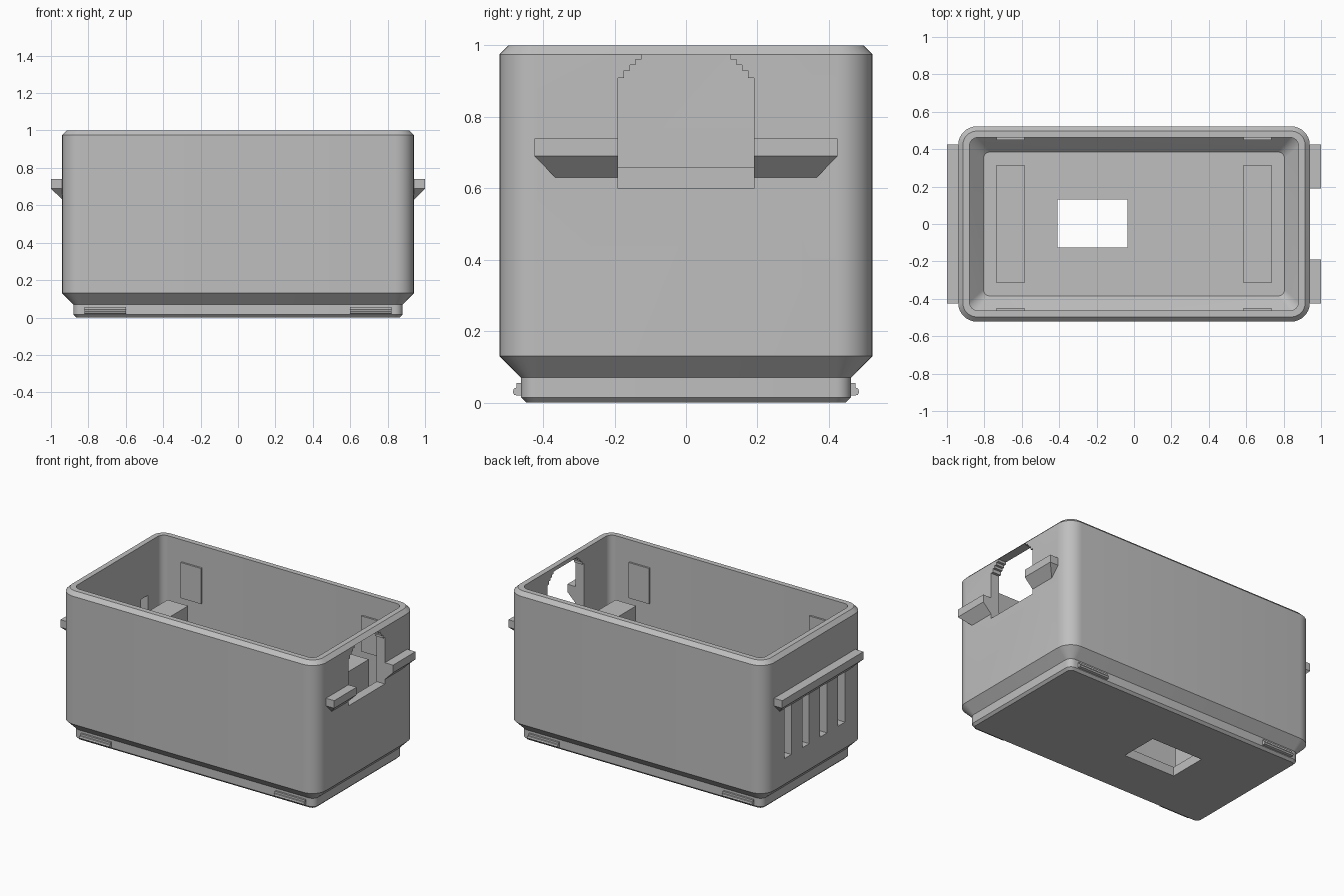
import bpy, bmesh, math
from mathutils import Vector

cube = bpy.data.objects.get("Cube")
if cube:
    bpy.data.objects.remove(cube, do_unlink=True)

grey = bpy.data.materials.new("plain grey")
grey.use_nodes = True
colour = (0.52, 0.52, 0.52, 1)
grey.diffuse_color = colour
grey.node_tree.nodes["Principled BSDF"].inputs["Base Color"].default_value = colour


def finish(name, bm):
    bmesh.ops.recalc_face_normals(bm, faces=bm.faces)
    mesh = bpy.data.meshes.new(name)
    bm.to_mesh(mesh)
    bm.free()
    mesh.materials.append(grey)
    obj = bpy.data.objects.new(name, mesh)
    bpy.context.collection.objects.link(obj)
    return obj


def loft(name, loops):
    """Skin a stack of equal-length point loops and cap both ends."""
    bm = bmesh.new()
    rings = [[bm.verts.new(p) for p in loop] for loop in loops]
    n = len(rings[0])
    for a, b in zip(rings, rings[1:]):
        for i in range(n):
            j = (i + 1) % n
            bm.faces.new((a[i], a[j], b[j], b[i]))
    bm.faces.new(rings[0])
    bm.faces.new(rings[-1])
    return finish(name, bm)


def rect(x0, x1, y0, y1, z):
    return [(x0, y0, z), (x1, y0, z), (x1, y1, z), (x0, y1, z)]


def box(name, x0, x1, y0, y1, z0, z1):
    return loft(name, [rect(x0, x1, y0, y1, z0), rect(x0, x1, y0, y1, z1)])


def prism_x(name, profile, x0, x1):
    return loft(name, [[(x, y, z) for y, z in profile] for x in (x0, x1)])


def rounded_rect(hx, hy, r, z, steps=8):
    points = []
    for q, (sx, sy) in enumerate([(1, 1), (-1, 1), (-1, -1), (1, -1)]):
        for i in range(steps + 1):
            a = math.pi / 2 * (q + i / steps)
            points.append((sx * (hx - r) + r * math.cos(a),
                           sy * (hy - r) + r * math.sin(a), z))
    return points


def capsule_y(name, centre, r, half_straight):
    bm = bmesh.new()
    bmesh.ops.create_uvsphere(bm, u_segments=24, v_segments=13, radius=r)
    for v in bm.verts:
        x, y, z = v.co
        v.co = Vector((x, z + math.copysign(half_straight, z), y)) + Vector(centre)
    return finish(name, bm)


def cut(target, cutter):
    mod = target.modifiers.new("cut", "BOOLEAN")
    mod.operation = "DIFFERENCE"
    mod.solver = "EXACT"
    mod.object = cutter
    bpy.context.view_layer.objects.active = target
    bpy.ops.object.modifier_apply(modifier=mod.name)
    bpy.data.objects.remove(cutter, do_unlink=True)


# Shell: outside from the foot up, over the rim, down to the floor
shell = loft("box_shell", [rounded_rect(*s) for s in [
    (0.865, 0.447, 0.03, 0), (0.88, 0.462, 0.042, 0.015),
    (0.88, 0.462, 0.042, 0.07), (0.94, 0.522, 0.1, 0.13),
    (0.94, 0.522, 0.1, 0.975), (0.915, 0.497, 0.075, 1),
    (0.88, 0.462, 0.045, 1), (0.88, 0.462, 0.045, 0.14),
    (0.805, 0.385, 0.035, 0.06)]])

# Floor window
cut(shell, box("floor_cutter", -0.41, -0.035, -0.125, 0.13, -0.1, 0.3))

# Stepped opening in the left end wall
half = [(0.19, 0.6), (0.19, 0.908), (0.173, 0.908), (0.173, 0.93), (0.157, 0.93),
        (0.157, 0.945), (0.142, 0.945), (0.142, 0.96), (0.125, 0.96), (0.125, 0.975)]
outline = half + [(-y, z) for y, z in reversed(half)]
cut(shell, prism_x("opening_cutter", outline, 0.8, 1.1))

# Vent slots in the right end wall
for y in (-0.28, -0.093, 0.093, 0.28):
    cut(shell, box("vent_cutter", -1.1, -0.84, y - 0.036, y + 0.036, 0.3, 0.65))

# Finger grooves on both end walls
for sx in (-1, 1):
    for sy in (-1, 1):
        cut(shell, capsule_y("groove_cutter", (sx * 0.94, sy * 0.323, 0.81), 0.03, 0.063))

bpy.ops.object.select_all(action="DESELECT")
shell.select_set(True)
bpy.context.view_layer.objects.active = shell
bpy.ops.object.shade_smooth_by_angle(angle=math.radians(25))


# Handle ledges with a sloped underside and bevelled outer ends
def ledge(name, side, y0, y1, taper0, taper1):
    levels = [(0.63, 0.94, y0 + taper0, y1 - taper1), (0.69, 1, y0, y1), (0.74, 1, y0, y1)]
    loft(name, [rect(side * 0.92, side * x, a, b, z) for z, x, a, b in levels])


ledge("left_ledge_back", 1, 0.19, 0.424, 0, 0.058)
ledge("left_ledge_front", 1, -0.424, -0.19, 0.058, 0)
ledge("right_ledge", -1, -0.424, 0.424, 0.058, 0.058)

# Inner support blocks, wall pads and snap clips
clip = [(0.45, 0.055), (0.474, 0.055), (0.474, 0.042), (0.481, 0.04),
        (0.485, 0.031), (0.481, 0.022), (0.474, 0.02), (0.45, 0.02)]
for sx, side in ((1, "left"), (-1, "right")):
    xs = sorted((sx * 0.585, sx * 0.735))
    box(side + "_support_block", *xs, -0.315, 0.315, 0.05, 0.66)
    for sy, end in ((1, "back"), (-1, "front")):
        ys = sorted((sy * 0.45, sy * 0.47))
        box(f"{side}_{end}_wall_pad", *xs, *ys, 0.62, 0.855)
        prism_x(f"{side}_{end}_snap_clip", [(sy * y, z) for y, z in clip], sx * 0.6, sx * 0.82)
